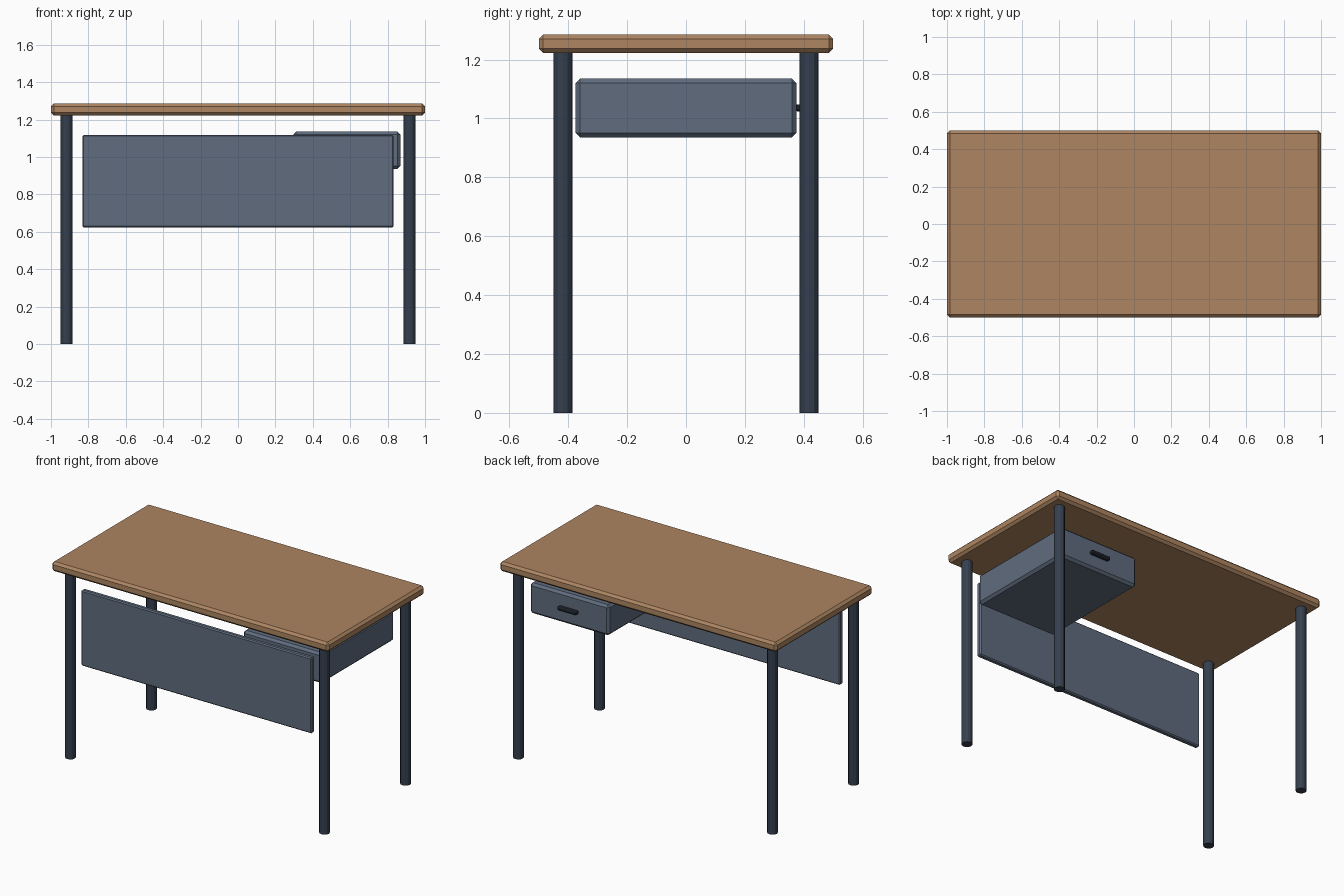
import bpy

if "Cube" in bpy.data.objects:
    bpy.data.objects.remove(bpy.data.objects["Cube"])


def material(name, rgb):
    mat = bpy.data.materials.new(name)
    mat.diffuse_color = (*rgb, 1)
    mat.use_nodes = True
    mat.node_tree.nodes["Principled BSDF"].inputs["Base Color"].default_value = mat.diffuse_color
    return mat


WOOD = material("wood", (0.42, 0.235, 0.12))
PAINT = material("painted_metal", (0.115, 0.15, 0.21))
STEEL = material("dark_steel", (0.035, 0.05, 0.075))
GRIP = material("grip", (0.02, 0.026, 0.038))


def box(name, low, high, chamfer, mat):
    """Chamfered box between two corners."""
    centre = [(a + b) / 2 for a, b in zip(low, high)]
    bpy.ops.mesh.primitive_cube_add(size=1, location=centre)
    obj = bpy.context.object
    obj.name = name
    obj.scale = [b - a for a, b in zip(low, high)]
    bpy.ops.object.transform_apply(location=False, rotation=False, scale=True)
    bevel = obj.modifiers.new("chamfer", 'BEVEL')
    bevel.width = chamfer
    bevel.segments = 1
    obj.data.materials.append(mat)
    return obj


# Table top
box("table_top", (-1, -0.5, 1.222), (1, 0.5, 1.285), 0.015, WOOD)

# Four round legs
for side, x in (("left", -0.917), ("right", 0.917)):
    for end, y in (("front", -0.418), ("back", 0.418)):
        bpy.ops.mesh.primitive_cylinder_add(
            vertices=12, radius=0.032, depth=1.224, location=(x, y, 0.612))
        leg = bpy.context.object
        leg.name = f"{end}_{side}_leg"
        leg.data.materials.append(STEEL)

# Modesty panel between the front legs
box("modesty_panel", (-0.832, -0.43, 0.624), (0.832, -0.397, 1.118), 0.007, PAINT)

# Drawer opening towards the back, with its pull
box("drawer", (0.296, -0.375, 0.936), (0.868, 0.375, 1.135), 0.015, PAINT)
box("drawer_handle", (0.512, 0.37, 1.024), (0.652, 0.402, 1.048), 0.007, GRIP)
